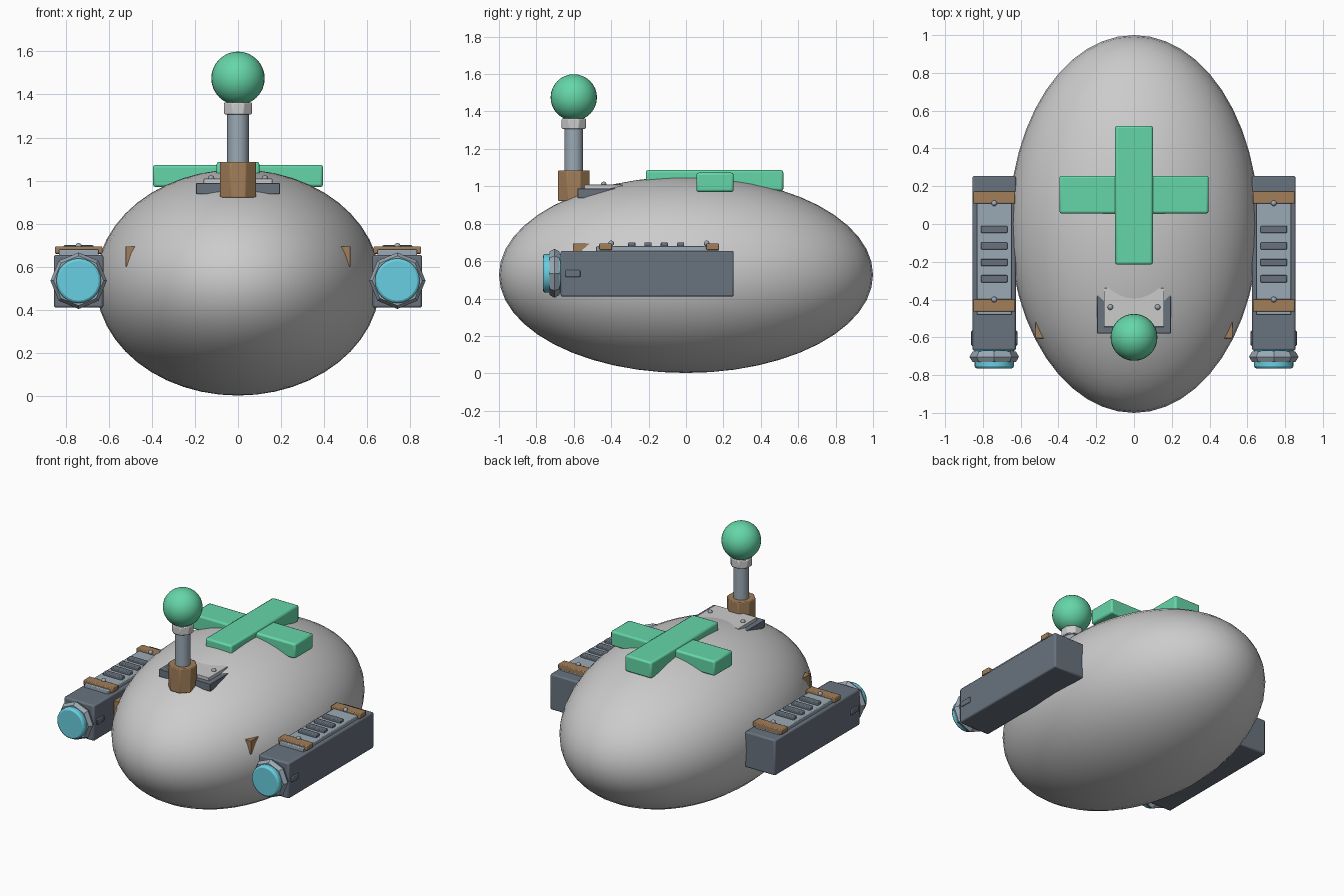
import bpy
from math import pi, radians

if "Cube" in bpy.data.objects:
    bpy.data.objects.remove(bpy.data.objects["Cube"])


def material(name, rgb):
    m = bpy.data.materials.new(name)
    m.diffuse_color = (*rgb, 1)
    m.use_nodes = True
    m.node_tree.nodes["Principled BSDF"].inputs["Base Color"].default_value = m.diffuse_color
    return m


GREEN = material("green", (0.13, 0.67, 0.39))
BROWN = material("bronze", (0.36, 0.21, 0.10))
DARK = material("dark_steel", (0.14, 0.17, 0.21))
STEEL = material("steel", (0.33, 0.40, 0.46))
CYAN = material("cyan", (0.14, 0.62, 0.75))


def finish(name, mat, bevel=0, angle=30):
    ob = bpy.context.object
    ob.name = name
    if mat:
        ob.data.materials.append(mat)
    bpy.ops.object.transform_apply(location=False, rotation=True, scale=True)
    bpy.ops.object.shade_smooth_by_angle(angle=radians(angle))
    if bevel:
        mod = ob.modifiers.new("bevel", 'BEVEL')
        mod.width = bevel
        mod.segments = 2
        mod.limit_method = 'ANGLE'
    return ob


def box(name, x, y, z, mat=None, bevel=0.006):
    spans = (x, y, z)
    bpy.ops.mesh.primitive_cube_add(size=1, location=[(a + b) / 2 for a, b in spans])
    bpy.context.object.scale = [b - a for a, b in spans]
    return finish(name, mat, bevel)


def cyl(name, loc, r, depth, sides, mat=None, rot=(0, 0, 0), bevel=0.0):
    bpy.ops.mesh.primitive_cylinder_add(vertices=sides, radius=r, depth=depth,
                                        location=loc, rotation=rot)
    return finish(name, mat, bevel)


def ball(name, loc, radii, mat=None, seg=32, rings=16):
    bpy.ops.mesh.primitive_uv_sphere_add(segments=seg, ring_count=rings, radius=1, location=loc)
    bpy.context.object.scale = radii
    return finish(name, mat, angle=60)


# Egg-shaped body
ball("body", (0, 0, 0.527), (0.66, 1.0, 0.525), seg=48, rings=24)

# Green cross on the back
box("cross_long_bar", (-0.10, 0.10), (-0.215, 0.52), (0.975, 1.087), GREEN, 0.012)
box("cross_short_bar", (-0.395, 0.395), (0.055, 0.255), (0.97, 1.073), GREEN, 0.012)

# Stacked mounting plates, partly sunk in the body
box("lower_plate", (-0.195, 0.195), (-0.58, -0.36), (0.937, 0.988), DARK, 0.003)
box("upper_plate", (-0.16, 0.16), (-0.545, -0.34), (0.98, 1.009), None, 0.003)
box("cross_beam", (-0.522, 0.522), (-0.605, -0.50), (0.60, 0.695), BROWN, 0.003)

# Antenna stalk with a ball on top
cyl("antenna_base", (0, -0.6, 1.003), 0.091, 0.165, 8, BROWN, (0, 0, pi / 8), 0.005)
cyl("antenna_shaft", (0, -0.6, 1.19), 0.05, 0.28, 16, STEEL)
cyl("antenna_collar", (0, -0.6, 1.335), 0.07, 0.055, 8, None, (0, 0, pi / 8), 0.005)
ball("antenna_ball", (0, -0.6, 1.475), (0.124,) * 3, GREEN)

# Mirrored side pods
for side, s in (("left", -1), ("right", 1)):
    cx = s * 0.74
    lens_z = 0.535

    def pod_box(name, half, y, z, mat, bevel=0.005):
        box(f"{side}_{name}", (cx - half, cx + half), y, z, mat, bevel)

    pod_box("pod", 0.115, (-0.67, 0.255), (0.41, 0.655), DARK, 0.01)
    pod_box("pod_pin", 0.122, (-0.645, -0.565), (0.515, 0.552), DARK)
    pod_box("pod_top_plate", 0.092, (-0.48, 0.175), (0.645, 0.68), STEEL)
    for i, y in enumerate((-0.43, 0.142)):
        pod_box(f"pod_band_{i}", 0.11, (y - 0.034, y + 0.034), (0.66, 0.694), BROWN)
    for i in range(4):
        y = -0.29 + i * 0.087
        pod_box(f"pod_rib_{i}", 0.07, (y - 0.019, y + 0.019), (0.67, 0.70), DARK)
    for i, y in enumerate((-0.40, 0.11)):
        ball(f"{side}_pod_bolt_{i}", (cx, y, 0.695), (0.015, 0.015, 0.015), STEEL, 12, 8)

    # Headlamp: faceted ring and lens
    bpy.ops.mesh.primitive_torus_add(major_segments=8, minor_segments=6, major_radius=0.10,
                                     minor_radius=0.031, location=(cx, -0.703, lens_z),
                                     rotation=(pi / 2, 0, 0))
    finish(f"{side}_lamp_ring", STEEL)
    cyl(f"{side}_lamp_lens", (cx, -0.712, lens_z), 0.104, 0.105, 24, CYAN, (pi / 2, 0, 0), 0.012)

    ball(f"{side}_plate_bolt", (s * 0.125, -0.44, 1.01), (0.015, 0.015, 0.015), STEEL, 12, 8)
